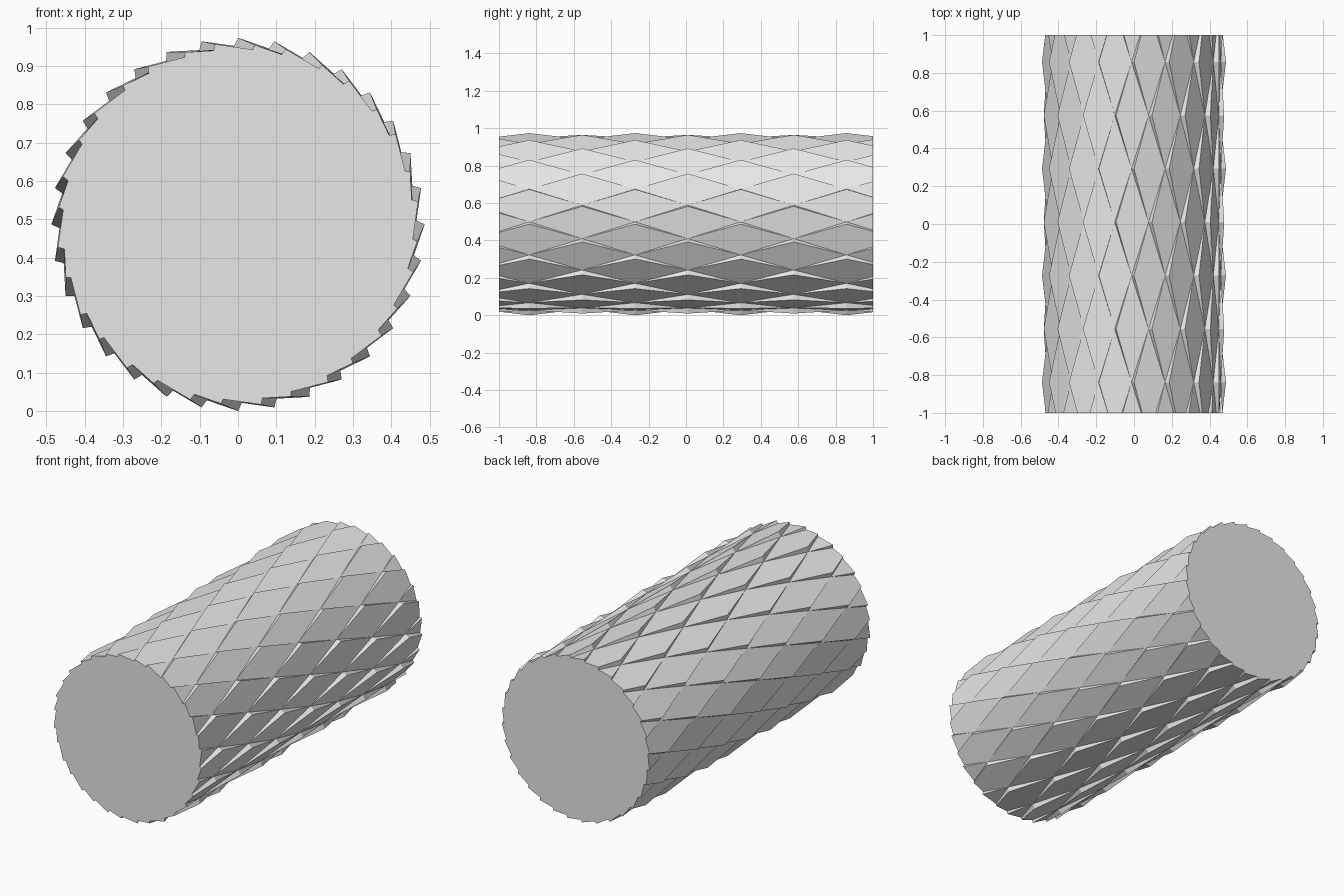
import bpy
import bmesh
from math import sin, cos, radians

cube = bpy.data.objects.get("Cube")
if cube:
    bpy.data.objects.remove(cube, do_unlink=True)

COLUMNS = 32            # angular steps, scales sit on every other one per row
STEP = 360 / COLUMNS
ROW = 0.2827            # distance between rows along the length
OFFSET = 0.01
CENTRE = 0.487
TIP_RADIUS = 0.487
BASE_RADIUS = 0.46
LEAN = 1.6              # the lip under each tip leans back by this angle
ROWS = 5

grey = bpy.data.materials.new("light_grey")
grey.use_nodes = True
colour = (0.8, 0.8, 0.8, 1)
grey.diffuse_color = colour
grey.node_tree.nodes["Principled BSDF"].inputs["Base Color"].default_value = colour

bm = bmesh.new()
lattice = {}


def place(radius, angle, row):
    a = radians(angle)
    return bm.verts.new((radius * sin(a), OFFSET + row * ROW, CENTRE + radius * cos(a)))


def base(col, row):
    key = (col % COLUMNS, row)
    if key not in lattice:
        lattice[key] = place(BASE_RADIUS, key[0] * STEP - LEAN, row)
    return lattice[key]


# Overlapping diamond scales, each with a raised tip and two wedge-shaped lips
for row in range(-ROWS, ROWS + 1):
    for col in range(COLUMNS):
        if (row + col) % 2 == 0:
            continue
        tip = place(TIP_RADIUS, col * STEP, row)
        root = base(col, row)
        near, far = base(col + 1, row - 1), base(col + 1, row + 1)
        bm.faces.new((tip, far, base(col + 2, row), near))
        bm.faces.new((root, far, tip))
        bm.faces.new((root, tip, near))

# Flat end caps
for side in (-1, 1):
    cut = bmesh.ops.bisect_plane(
        bm, geom=bm.verts[:] + bm.edges[:] + bm.faces[:], dist=1e-6,
        plane_co=(0, side, 0), plane_no=(0, side, 0), clear_outer=True)
    rim = [g for g in cut["geom_cut"] if isinstance(g, bmesh.types.BMEdge)]
    bmesh.ops.contextual_create(bm, geom=rim)
bmesh.ops.recalc_face_normals(bm, faces=bm.faces[:])

mesh = bpy.data.meshes.new("scaled_cylinder")
bm.to_mesh(mesh)
bm.free()
mesh.materials.append(grey)
body = bpy.data.objects.new("scaled_cylinder", mesh)
bpy.context.collection.objects.link(body)
